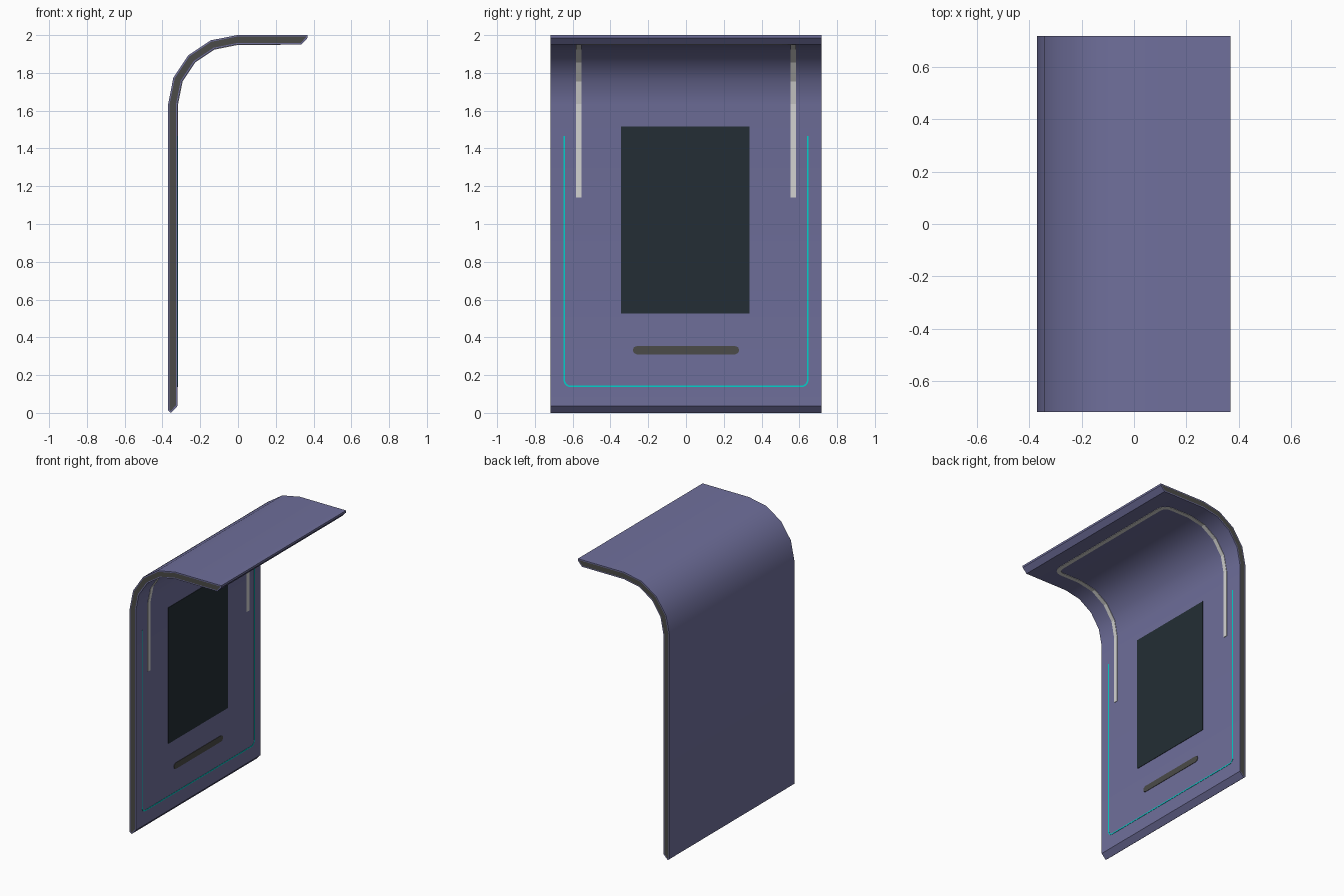
import bpy, bmesh, math
from mathutils import Vector

cube = bpy.data.objects.get("Cube")
if cube:
    bpy.data.objects.remove(cube)


def material(name, rgb):
    m = bpy.data.materials.new(name)
    m.use_nodes = True
    m.diffuse_color = (*rgb, 1)
    m.node_tree.nodes["Principled BSDF"].inputs["Base Color"].default_value = (*rgb, 1)
    return m


LILAC = material("lilac shell", (0.16, 0.16, 0.33))
GREY = material("dark grey trim", (0.07, 0.07, 0.065))
SCREEN = material("dark screen", (0.017, 0.027, 0.035))
WHITE = material("white light", (0.65, 0.65, 0.64))
CYAN = material("cyan light", (0.0, 0.65, 0.6))

HALF = 0.717            # half of the panel width
CX, CZ = -0.005, 1.635  # centre of the bend
R_OUT, R_IN = 0.365, 0.315
WALL = CX - R_IN        # x of the inner wall


def bend(radius):
    angles = [math.radians(22.5 * i) for i in range(5)]
    return [(CX - radius * math.cos(a), CZ + radius * math.sin(a)) for a in angles]


def make(name, bm, mats, smooth=False):
    mesh = bpy.data.meshes.new(name)
    bmesh.ops.recalc_face_normals(bm, faces=bm.faces)
    bm.to_mesh(mesh)
    bm.free()
    ob = bpy.data.objects.new(name, mesh)
    bpy.context.collection.objects.link(ob)
    for m in mats:
        mesh.materials.append(m)
    if smooth:
        bpy.ops.object.select_all(action='DESELECT')
        ob.select_set(True)
        bpy.context.view_layer.objects.active = ob
        bpy.ops.object.shade_smooth_by_angle(angle=math.radians(35))
    return ob


def extrude(bm, face, vec):
    new = bmesh.ops.extrude_face_region(bm, geom=[face])
    verts = [v for v in new["geom"] if isinstance(v, bmesh.types.BMVert)]
    bmesh.ops.translate(bm, verts=verts, vec=vec)


# Bent shell with trim inset into both end faces
profile = ([(-0.37, 0.012), *bend(R_OUT), (0.368, 2.0), (0.368, 1.985), (0.335, 1.95)]
           + bend(R_IN)[::-1] + [(WALL, 0.037), (-0.355, 0.0)])
bm = bmesh.new()
cap = bm.faces.new([bm.verts.new((x, -HALF, z)) for x, z in profile])
extrude(bm, cap, (0, 2 * HALF, 0))
bmesh.ops.recalc_face_normals(bm, faces=bm.faces)
for end in [f for f in bm.faces if abs(f.normal.y) > 0.9]:
    bmesh.ops.inset_region(bm, faces=[end], thickness=0.008, use_even_offset=True)
    end.material_index = 1
make("shell", bm, [LILAC, GREY], smooth=True)


# Flat plates on the inner wall, from outlines in y and z
def plate(name, outline, mat, depth=0.003):
    bm = bmesh.new()
    face = bm.faces.new([bm.verts.new((WALL, y, z)) for y, z in outline])
    extrude(bm, face, (depth, 0, 0))
    make(name, bm, [mat])


plate("screen", [(-0.345, 0.525), (0.336, 0.525), (0.336, 1.515), (-0.345, 1.515)], SCREEN)
bar = []
for side, start in ((1, -90), (-1, 90)):
    for i in range(5):
        a = math.radians(start + 45 * i)
        bar.append((side * 0.26 + 0.022 * math.cos(a), 0.332 + 0.022 * math.sin(a)))
plate("grip_bar", bar, GREY)

# Map a distance along the inner surface to a point and its normal
ARC = bend(R_IN)
CHORD = 2 * R_IN * math.sin(math.radians(11.25))
BREAKS = [CZ + CHORD * i for i in range(5)]


def on_surface(y, s, lift):
    if s <= BREAKS[0]:
        return Vector((WALL + lift, y, s))
    if s >= BREAKS[4]:
        return Vector((CX + s - BREAKS[4], y, CZ + R_IN - lift))
    t = (s - CZ) / CHORD
    i = min(int(t), 3)
    p = Vector(ARC[i]).lerp(Vector(ARC[i + 1]), t - i)
    n = (Vector((CX, CZ)) - p).normalized() * lift
    return Vector((p.x + n.x, y, p.y + n.y))


# U-shaped light strip with rounded corners, following the inner surface
def light_strip(name, start, turn, half, radius, width, mat, lift):
    sign = 1 if turn > start else -1
    side = [(half, start, (1, 0))]
    side += [(half, s, (1, 0)) for s in BREAKS if start < s < turn - radius]
    for i in range(5):
        a = math.radians(22.5 * i)
        c, d = math.cos(a), sign * math.sin(a)
        side.append((half - radius + radius * c, turn - sign * radius + radius * d, (c, d)))
    path = side + [(-y, s, (-n[0], n[1])) for y, s, n in side[::-1]]
    bm = bmesh.new()
    rows = []
    for y, s, n in path:
        row = []
        for k, h in ((-1, 0), (-1, lift), (1, lift), (1, 0)):
            w = k * width / 2
            row.append(bm.verts.new(on_surface(y + n[0] * w, s + n[1] * w, h)))
        rows.append(row)
    for a, b in zip(rows, rows[1:]):
        for j in range(4):
            k = (j + 1) % 4
            bm.faces.new((a[j], a[k], b[k], b[j]))
    bm.faces.new(rows[0])
    bm.faces.new(rows[-1])
    make(name, bm, [mat])


light_strip("canopy_light", 1.14, BREAKS[4] + 0.215, 0.568, 0.06, 0.03, WHITE, 0.003)
light_strip("lower_light", 1.465, 0.14, 0.645, 0.035, 0.008, CYAN, 0.002)
